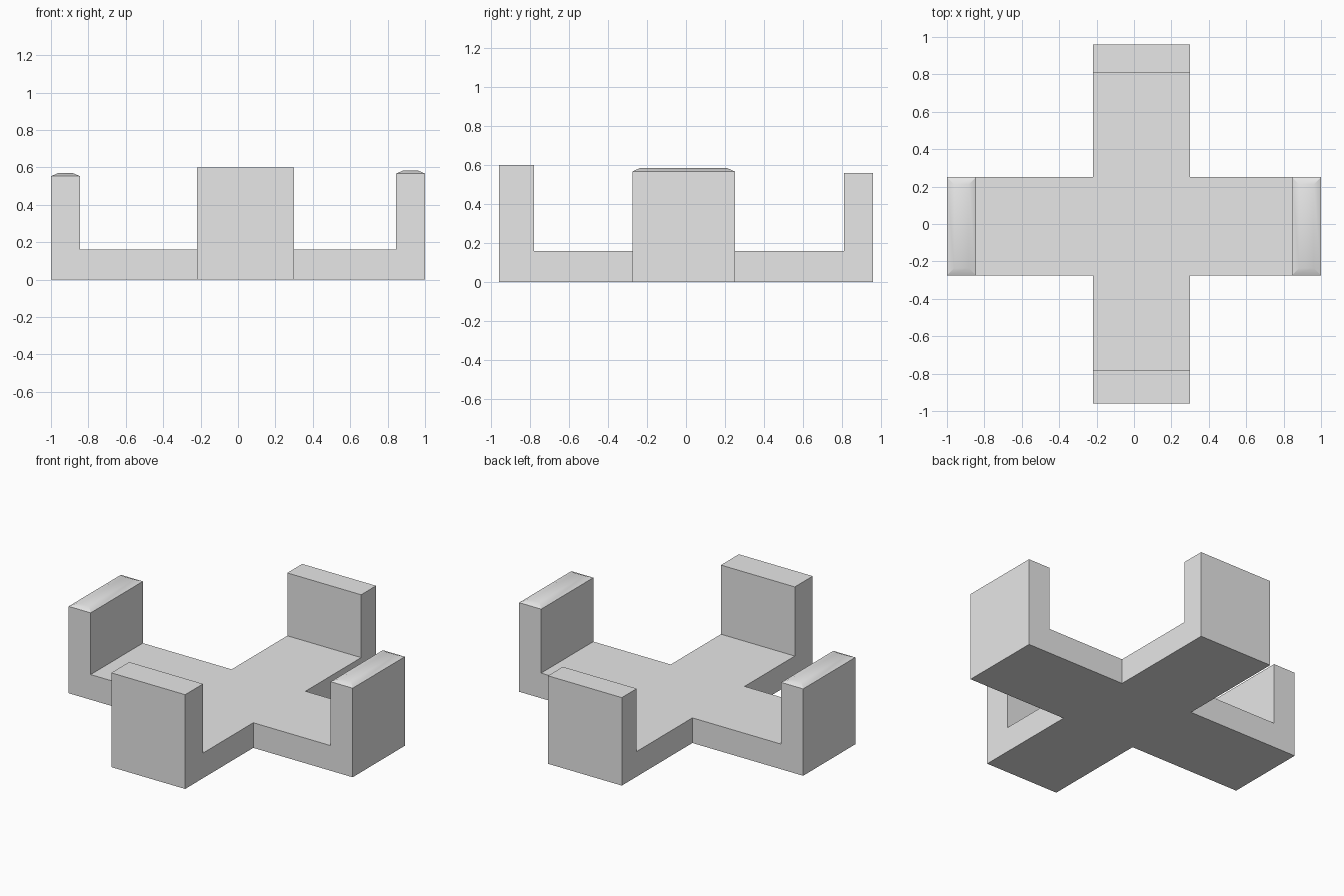
import bpy, bmesh, math
from mathutils import Vector

cube = bpy.data.objects.get("Cube")
if cube:
    bpy.data.objects.remove(cube, do_unlink=True)

# Single plain grey material
grey = bpy.data.materials.new("plain grey")
grey.use_nodes = True
colour = (0.8, 0.8, 0.8, 1)
grey.diffuse_color = colour
grey.node_tree.nodes["Principled BSDF"].inputs["Base Color"].default_value = colour

# Grid lines of the plan: arm ends, wall inner faces and crossing square
XS = [-1, -0.845, -0.22, 0.30, 0.845, 1]
YS = [-0.96, -0.78, -0.275, 0.25, 0.81, 0.96]
BASE = 0.16
CROWN = 0.017

bm = bmesh.new()


def extrude_up(faces, height):
    """Raise faces to an absolute height and return the new top faces."""
    geom = bmesh.ops.extrude_face_region(bm, geom=faces)["geom"]
    for v in geom:
        if isinstance(v, bmesh.types.BMVert):
            v.co.z = height
    return [f for f in geom if isinstance(f, bmesh.types.BMFace)]


# Cross-shaped floor plan, extruded to a slab
for i in range(5):
    for j in range(5):
        if i == 2 or j == 2:
            corners = [(i, j), (i + 1, j), (i + 1, j + 1), (i, j + 1)]
            bm.faces.new([bm.verts.new((XS[a], YS[b], 0)) for a, b in corners])
bmesh.ops.remove_doubles(bm, verts=bm.verts[:], dist=0.001)
top = extrude_up(bm.faces[:], BASE)

# Upright wall at the end of each arm; the two side walls get a soft crown
walls = [
    (lambda c: c.x < -0.845, 0.553, True),
    (lambda c: c.x > 0.845, 0.567, True),
    (lambda c: c.y < -0.78, 0.60, False),
    (lambda c: c.y > 0.81, 0.56, False),
]
crowns = []
for at_end, height, crowned in walls:
    ends = [f for f in top if f.is_valid and at_end(f.calc_center_median())]
    cap = extrude_up(ends, height)[0]
    if crowned:
        crowns.append(cap)

# Crown: inset the cap, lift it slightly
for cap in crowns:
    centre = cap.calc_center_median()
    bmesh.ops.inset_individual(bm, faces=[cap], thickness=0.055)
    for v in cap.verts:
        v.co.z = centre.z + CROWN

bmesh.ops.recalc_face_normals(bm, faces=bm.faces[:])
bmesh.ops.dissolve_limit(bm, angle_limit=math.radians(1),
                         verts=bm.verts[:], edges=bm.edges[:])

mesh = bpy.data.meshes.new("cross_tray")
bm.to_mesh(mesh)
bm.free()
mesh.materials.append(grey)
tray = bpy.data.objects.new("cross_tray", mesh)
bpy.context.collection.objects.link(tray)

# Smooth crowns, crisp block edges
bpy.ops.object.select_all(action="DESELECT")
tray.select_set(True)
bpy.context.view_layer.objects.active = tray
bpy.ops.object.shade_smooth_by_angle(angle=math.radians(30))
